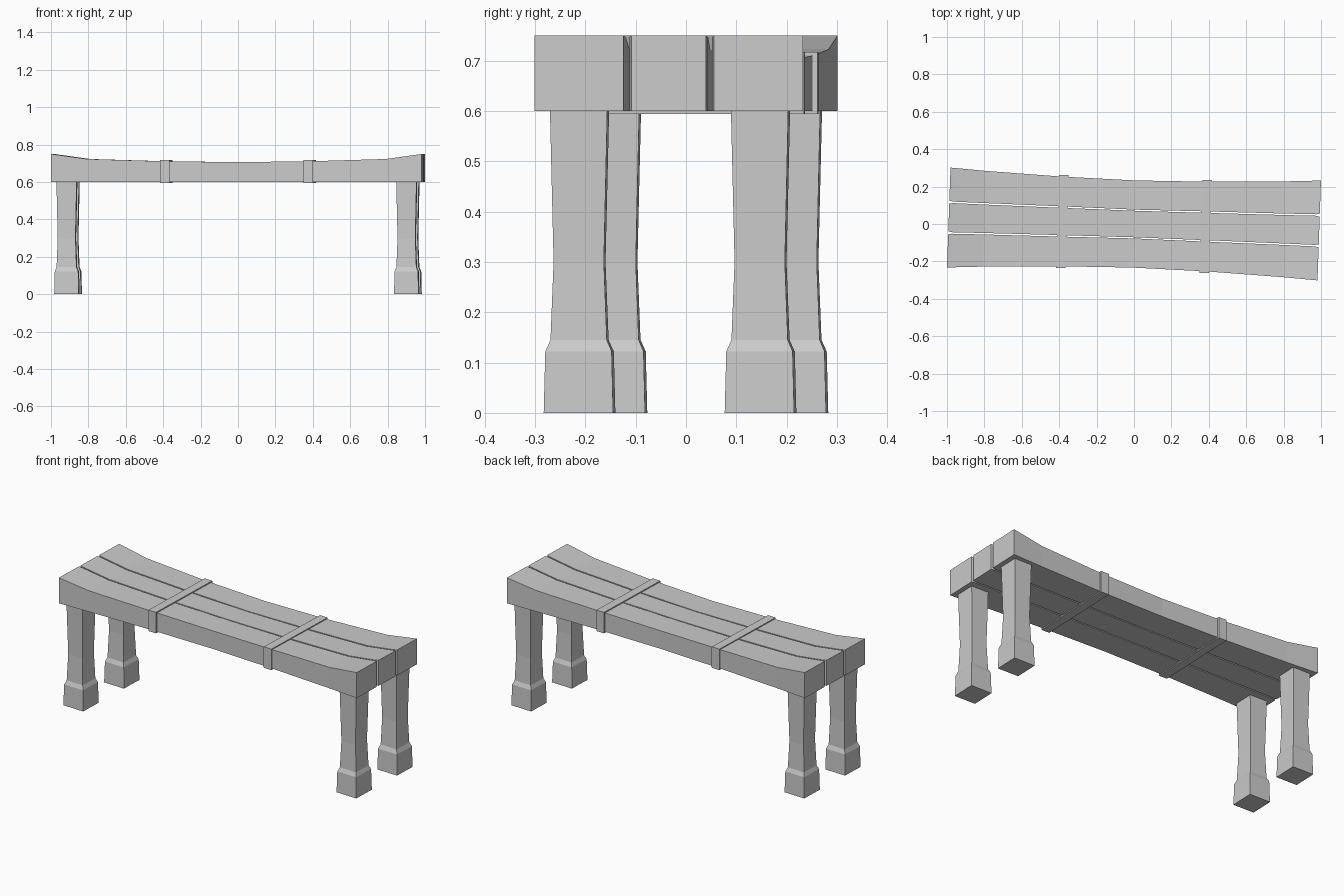
import bpy, bmesh
from math import radians
from mathutils import Matrix

if "Cube" in bpy.data.objects:
    bpy.data.objects.remove(bpy.data.objects["Cube"])

TURN = Matrix.Rotation(radians(-2), 4, 'Z')   # whole bench sits slightly turned


def loft(name, rings):
    """Flat-faced closed solid through a list of four-point rings."""
    bm = bmesh.new()
    loops = [[bm.verts.new(p) for p in ring] for ring in rings]
    for a, b in zip(loops, loops[1:]):
        for i in range(4):
            j = (i + 1) % 4
            bm.faces.new((a[i], a[j], b[j], b[i]))
    bm.faces.new(loops[0])
    bm.faces.new(loops[-1])
    bmesh.ops.recalc_face_normals(bm, faces=bm.faces)
    bm.transform(TURN)
    mesh = bpy.data.meshes.new(name)
    bm.to_mesh(mesh)
    bm.free()
    obj = bpy.data.objects.new(name, mesh)
    bpy.context.collection.objects.link(obj)
    return obj


# Seat stations: x, top height, outer half width, gap centre, half gap
HALF = [(0.0, 0.706, 0.233, 0.074, 0.003),
        (0.4, 0.711, 0.240, 0.077, 0.004),
        (0.8, 0.723, 0.256, 0.080, 0.004),
        (0.972, 0.747, 0.266, 0.082, 0.004),
        (0.991, 0.750, 0.267, 0.082, 0.008)]
STATIONS = [(-x, *rest) for x, *rest in HALF[:0:-1]] + HALF


def plank(name, edges):
    rings = []
    for x, top, outer, gap, g in STATIONS:
        y0, y1 = edges(outer, gap, g)
        rings.append([(x, y0, 0.6), (x, y1, 0.6), (x, y1, top), (x, y0, top)])
    loft(name, rings)


# Three seat planks
plank("front_plank", lambda o, c, g: (-o, -c - g))
plank("middle_plank", lambda o, c, g: (-c + g, c - g))
plank("back_plank", lambda o, c, g: (c + g, o))

# Bands around the seat
for side, sx in (("left", -1), ("right", 1)):
    loft(side + "_band", [[(sx * 0.384 + dx, -0.249, 0.594), (sx * 0.384 + dx, 0.249, 0.594),
                           (sx * 0.384 + dx, 0.249, 0.717), (sx * 0.384 + dx, -0.249, 0.717)]
                          for dx in (-0.025, 0.025)])

# Waisted square legs with wider feet: height, half width
LEG = [(0, 0.069), (0.122, 0.066), (0.145, 0.056), (0.3, 0.050), (0.602, 0.057)]
for side, sx in (("left", -1), ("right", 1)):
    for end, sy in (("front", -1), ("back", 1)):
        cx, cy = sx * 0.909, sy * 0.18
        loft(f"{end}_{side}_leg",
             [[(cx + a * r * 0.95, cy + b * r, z)
               for a, b in ((-1, -1), (1, -1), (1, 1), (-1, 1))] for z, r in LEG])
